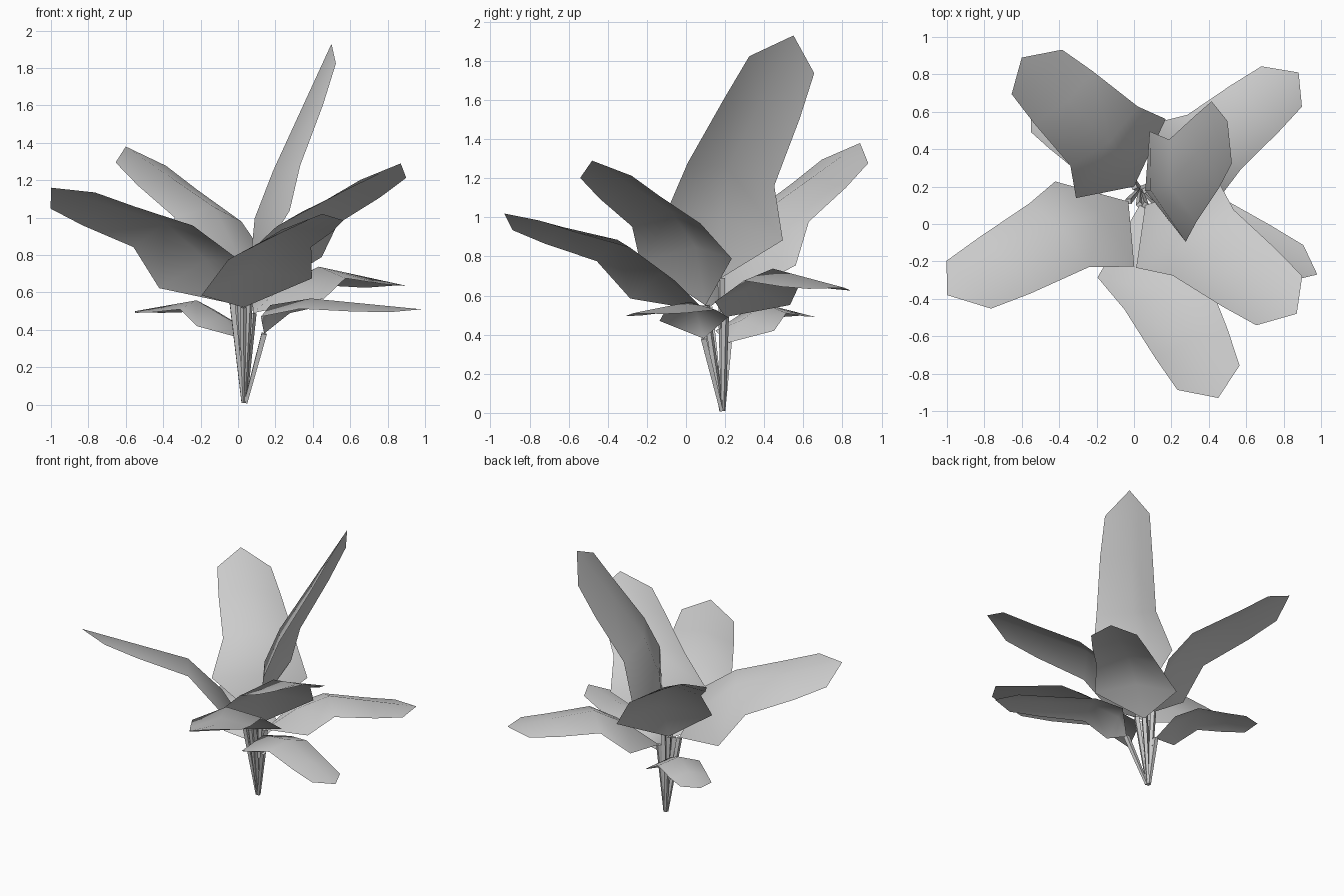
import bpy
import bmesh
from mathutils import Vector

cube = bpy.data.objects.get("Cube")
if cube:
    bpy.data.objects.remove(cube, do_unlink=True)

# One plain grey for the whole plant
grey = bpy.data.materials.new("plain_grey")
grey.use_nodes = True
colour = (0.6, 0.6, 0.6, 1)
grey.diffuse_color = colour
grey.node_tree.nodes["Principled BSDF"].inputs["Base Color"].default_value = colour

ROOT = Vector((0.03, 0.19, 0.01))
HALF_WIDTHS = (0.32, 0.24, 0.21, 0.18)
RIDGE_HEIGHTS = (0.10, 0.08, 0.06, 0.035)


def finish(bm, name, smooth):
    mesh = bpy.data.meshes.new(name)
    bm.to_mesh(mesh)
    bm.free()
    mesh.materials.append(grey)
    for poly in mesh.polygons:
        poly.use_smooth = smooth
    obj = bpy.data.objects.new(name, mesh)
    bpy.context.collection.objects.link(obj)


def stem(name, top):
    """Thin four-sided stalk from the common root to the leaf."""
    foot = ROOT + Vector((top.x, top.y - ROOT.y, 0)) * 0.08
    along = top - foot
    matrix = along.to_track_quat("Z", "Y").to_matrix().to_4x4()
    matrix.translation = (foot + top) / 2
    bm = bmesh.new()
    bmesh.ops.create_cone(bm, segments=4, radius1=0.012, radius2=0.02,
                          depth=along.length, cap_ends=True, matrix=matrix)
    finish(bm, name, False)


def leaf(name, base, shoulder, waist, tip, side, scale=1.0):
    """Ridged blade: narrow base, wide shoulder, waist, long blade and blunt tip."""
    base, shoulder, waist, tip, side = map(Vector, (base, shoulder, waist, tip, side))
    side.normalize()

    def up(along):
        n = side.cross(along).normalized()
        return n if n.z > 0 else -n

    low, high = up(waist - base), up(tip - waist)
    ridge = waist + high * RIDGE_HEIGHTS[1] * scale
    mids = [shoulder + low * RIDGE_HEIGHTS[0] * scale, ridge,
            ridge.lerp(tip, 0.48), ridge.lerp(tip, 0.8)]

    bm = bmesh.new()
    start = bm.verts.new(base)
    rows = []
    for mid, half, height, n in zip(mids, HALF_WIDTHS, RIDGE_HEIGHTS, (low, high, high, high)):
        centre = mid - n * height * scale
        reach = side * half * scale
        rows.append([bm.verts.new(p) for p in (centre - reach, mid, centre + reach)])
    end = bm.verts.new(tip)

    for i in range(2):
        bm.faces.new((start, rows[0][i + 1], rows[0][i]))
        for a, b in zip(rows, rows[1:]):
            bm.faces.new((a[i], a[i + 1], b[i + 1], b[i]))
        bm.faces.new((rows[-1][i], rows[-1][i + 1], end))
    bmesh.ops.recalc_face_normals(bm, faces=bm.faces)
    if sum(f.normal.z for f in bm.faces) < 0:
        bmesh.ops.reverse_faces(bm, faces=bm.faces)
    finish(bm, name + "_leaf", True)
    stem(name + "_stem", base)


# Large leaves: base, shoulder centre, waist centre, tip, sideways direction
leaf("tall", (.06, .18, .69), (.18, .2, .96), (.26, .23, 1.22), (.5, .55, 1.93), (.3, -.92, .24))
leaf("back_right", (0, .2, .57), (-.07, .35, .77), (-.16, .47, .99), (-.6, .89, 1.38), (.75, .66, -.05))
leaf("right", (-.03, .12, .54), (-.21, 0, .7), (-.4, -.06, .9), (-1, -.38, 1.16), (.66, -.71, .24))
leaf("front_left", (.06, .1, .55), (.23, 0, .78), (.37, -.1, .96), (.87, -.48, 1.29), (.68, .73, .03))
leaf("front", (.03, .1, .52), (.1, -.17, .63), (.17, -.37, .81), (.45, -.93, 1.02), (.92, .36, .14))
leaf("back_left", (.08, .2, .49), (.27, .34, .56), (.43, .44, .67), (.88, .81, .64), (.7, -.7, .03), .85)

# Small low leaves
leaf("low_left", (.14, .09, .38), (.2, .04, .48), (.39, .02, .52), (.98, -.27, .51), (.4, .9, .05), .6)
leaf("low_right", (0, .22, .36), (-.1, .3, .42), (-.22, .4, .51), (-.55, .62, .5), (.62, .78, 0), .6)
